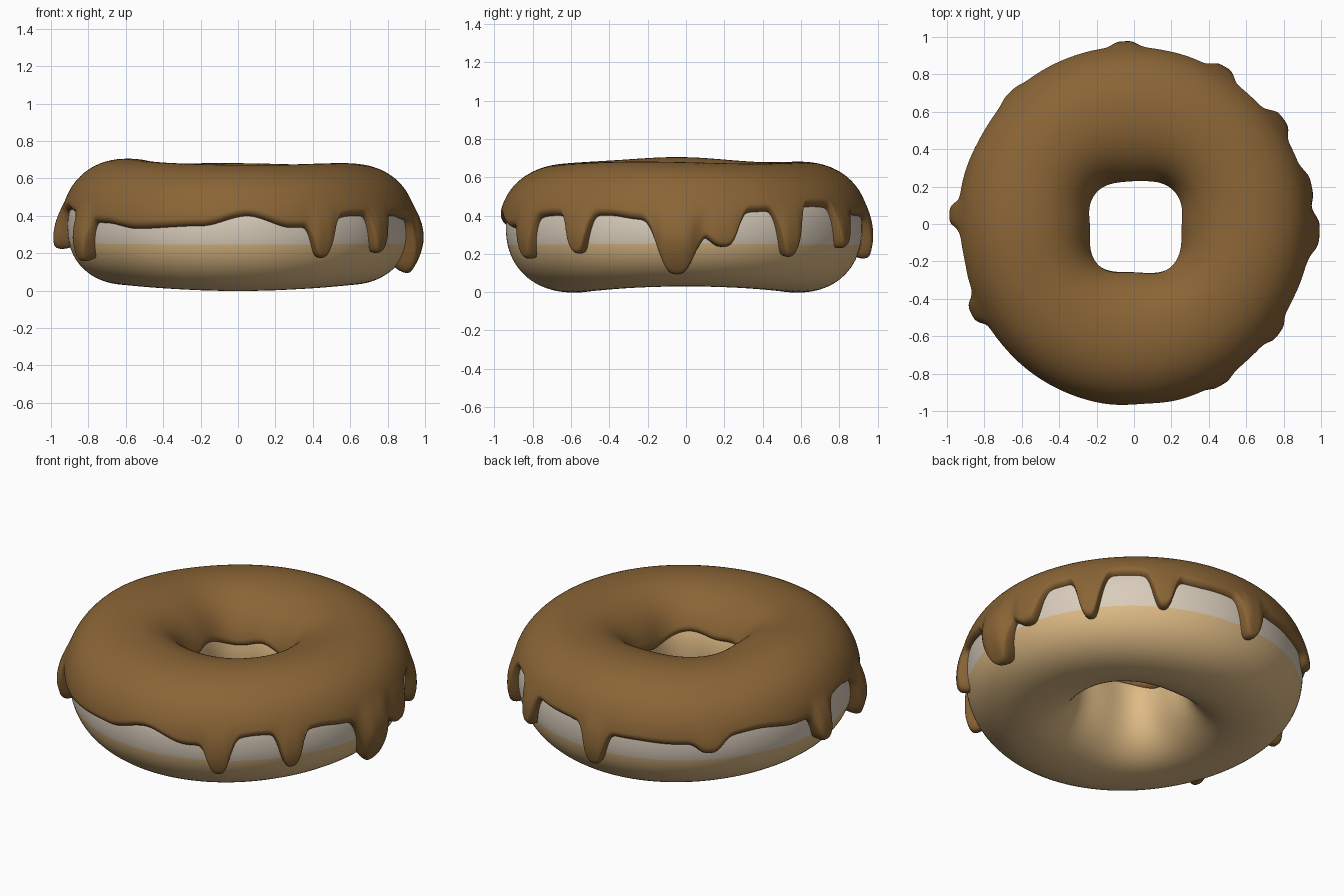
import bpy, math

if "Cube" in bpy.data.objects:
    bpy.data.objects.remove(bpy.data.objects["Cube"])

P, R, ZC, B = 2.2, 0.58, 0.335, 0.32      # cross-section power, ring radius, mid height, half height


def material(name, rgb):
    m = bpy.data.materials.new(name)
    m.diffuse_color = (*rgb, 1)
    m.use_nodes = True
    m.node_tree.nodes["Principled BSDF"].inputs["Base Color"].default_value = m.diffuse_color
    return m


crust = material("tan_crust", (0.73, 0.495, 0.235))
pale = material("pale_waist", (0.70, 0.61, 0.50))
brown = material("brown_icing", (0.255, 0.13, 0.037))


def wrap(d):
    return (d + 180) % 360 - 180


def spow(v, e):
    return math.copysign(abs(v) ** e, v)


def smooth(t):
    t = max(0, min(1, t))
    return t * t * (3 - 2 * t)


def surface(deg, phi, off=0.0):
    """Point on the dough at ring angle deg and section angle phi, pushed out by off."""
    t = math.radians(deg)
    c, s = math.cos(phi), math.sin(phi)
    hole = 0.278 - 0.02 * math.cos(4 * t) + 0.01 * math.cos(t) - 0.012 * math.sin(t) - 0.012 * math.sin(t) ** 2
    outer = 0.922 + 0.005 * math.sin(3 * t + 0.6) - 0.008 * math.cos(2 * t) - 0.006 * math.sin(t)
    a = outer - R if c > 0 else R - hole
    r = R + a * spow(c, 2 / P) + off * c
    z = ZC + B * spow(s, 2 / P) + off * s
    if s > 0:    # uneven top with a hump on the left
        z += s * (0.03 * math.exp(-(wrap(deg - 180) / 32) ** 2) + 0.005 * math.cos(3 * t + 1.2) - 0.008)
    else:        # gently saddled underside
        z -= s * (0.016 * math.cos(2 * t) - 0.001)
    return r * math.cos(t), r * math.sin(t), z


def section_angle(z):
    return math.asin(max(-1, min(1, spow((z - ZC) / B, P / 2))))


def build(name, verts, faces, mats):
    me = bpy.data.meshes.new(name)
    me.from_pydata(verts, [], faces)
    for m in mats:
        me.materials.append(m)
    for p in me.polygons:
        p.use_smooth = True
    ob = bpy.data.objects.new(name, me)
    bpy.context.collection.objects.link(ob)
    return ob


# Dough ring with a pale band round the outer waist
N, M = 144, 80
verts = [surface(i * 360 / N, math.radians(j * 360 / M)) for i in range(N) for j in range(M)]
faces = [(i * M + j, (i + 1) % N * M + j, (i + 1) % N * M + (j + 1) % M, i * M + (j + 1) % M)
         for i in range(N) for j in range(M)]
dough = build("dough_ring", verts, faces, [crust, pale])
for k, p in enumerate(dough.data.polygons):
    mid = wrap((k % M + 0.5) * 360 / M)
    p.material_index = 1 if -13.5 < mid < 18 else 0

# Icing rim height by ring angle, and drips (angle, tip height, half width, bulge)
RIM = [(5, .30), (20, .42), (47, .45), (76, .40), (105, .36), (122, .35), (150, .40), (166, .37),
       (192, .43), (200, .41), (221, .36), (235, .33), (258, .345), (273, .40), (288, .335),
       (312, .40), (334, .40), (345, .38), (357, .32), (365, .30)]
DRIPS = [(-3, .115, 7, .045), (12, .235, 5.5, .02), (35, .19, 4.6, .025), (60, .235, 4.2, .02),
         (93, .19, 4.5, .025), (133, .30, 5, .012), (177, .225, 4.5, .045), (209, .17, 4.8, .045),
         (298.5, .185, 4.4, .018), (323, .205, 4.4, .02)]


def rim_height(deg):
    d = (deg - 5) % 360 + 5
    z = 0.35
    for (a, za), (b, zb) in zip(RIM, RIM[1:]):
        if a <= d <= b:
            z = za + (zb - za) * smooth((d - a) / (b - a))
    low = z
    for a, tip, w, _ in DRIPS:
        u = abs(wrap(deg - a)) / w
        low = min(low, z - max(0, z - tip) * math.exp(-u ** 3))
    return low


def drip_bulge(deg):
    return max(g * math.exp(-(wrap(deg - a) / w / 0.9) ** 4) for a, tip, w, g in DRIPS)


# Icing shell: rows run from the outer rim over the top and down into the hole
N, LOW, TOP = 540, 24, 44
split = math.radians(42)
verts, M = [], LOW + TOP + 1
for i in range(N):
    deg = i * 360 / N
    t = math.radians(deg)
    start = section_angle(rim_height(deg))
    inner_z = 0.41 + 0.02 * math.sin(5 * t) + 0.06 * math.exp(-(wrap(deg + 90) / 38) ** 2)
    end = math.pi - section_angle(inner_z)
    for j in range(M):
        if j <= LOW:
            phi = start + (split - start) * (j / LOW) ** 1.6
        else:
            u = (j - LOW) / TOP
            phi = split + (end - split) * (1 - (1 - u) ** 1.4)
        thick = 0.036 - 0.010 * smooth((phi - 0.6) / 1.6)
        thick += drip_bulge(deg) * smooth((0.42 - phi) / 0.6)
        d = min(phi - start, end - phi) * 0.33 / 0.035
        k = math.sqrt(max(0, 1 - (1 - min(1, d)) ** 2))
        verts.append(surface(deg, phi, -0.006 + (thick + 0.006) * k))
faces = [(i * M + j, (i + 1) % N * M + j, (i + 1) % N * M + j + 1, i * M + j + 1)
         for i in range(N) for j in range(M - 1)]
build("icing", verts, faces, [brown])
